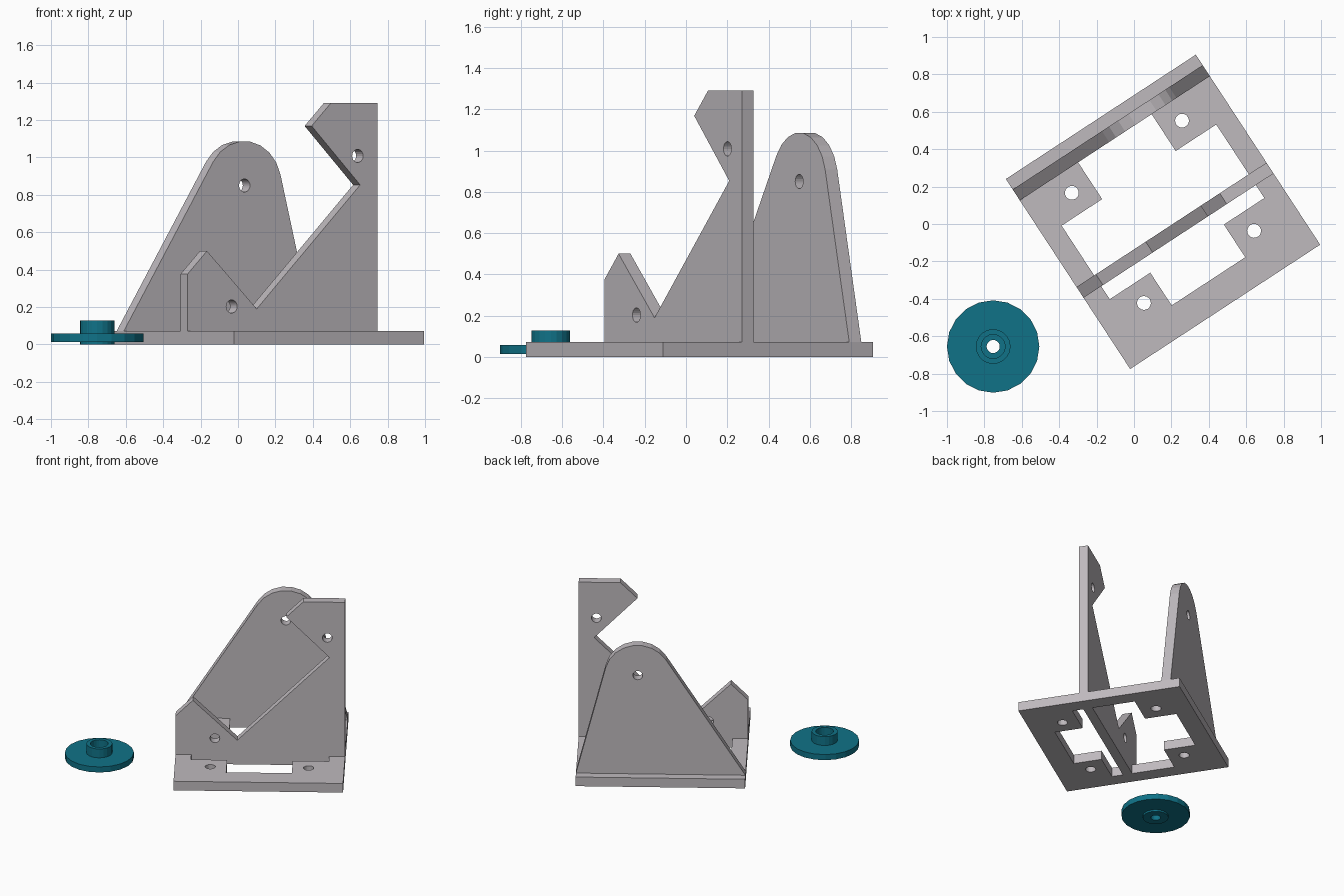
import bpy, bmesh, math
from mathutils import Matrix, Vector

if "Cube" in bpy.data.objects:
    bpy.data.objects.remove(bpy.data.objects["Cube"])

T = 0.072                      # base plate thickness
H = 0.607                      # half side of the square base
FRAME = Matrix.Translation((0.155, 0.065, 0)) @ Matrix.Rotation(math.radians(33.2), 4, 'Z')


def material(name, rgb):
    m = bpy.data.materials.new(name)
    m.diffuse_color = (*rgb, 1)
    m.use_nodes = True
    m.node_tree.nodes["Principled BSDF"].inputs["Base Color"].default_value = m.diffuse_color
    return m


GREY = material("warm_grey", (0.52, 0.49, 0.515))
TEAL = material("teal", (0.005, 0.17, 0.245))


def circle(x, y, r, n=20):
    return [(x + r * math.cos(2 * math.pi * i / n), y + r * math.sin(2 * math.pi * i / n))
            for i in range(n)]


def add_object(name, bm, mat):
    bmesh.ops.remove_doubles(bm, verts=bm.verts, dist=0.0005)
    bmesh.ops.recalc_face_normals(bm, faces=bm.faces)
    for f in bm.faces:
        f.smooth = False
        f.material_index = 0
    mesh = bpy.data.meshes.new(name)
    bm.to_mesh(mesh)
    bm.free()
    mesh.materials.append(mat)
    obj = bpy.data.objects.new(name, mesh)
    bpy.context.collection.objects.link(obj)
    return obj


def plate(name, loops, thickness, matrix):
    """Extruded outline; every loop after the first is a hole."""
    cu = bpy.data.curves.new(name + "_outline", 'CURVE')
    cu.dimensions = '2D'
    cu.fill_mode = 'BOTH'
    cu.extrude = thickness / 2
    for pts in loops:
        sp = cu.splines.new('POLY')
        sp.points.add(len(pts) - 1)
        for p, (x, y) in zip(sp.points, pts):
            p.co = (x, y, 0, 1)
        sp.use_cyclic_u = True
        sp.use_smooth = False
    tmp = bpy.data.objects.new(name + "_outline", cu)
    bpy.context.collection.objects.link(tmp)
    dg = bpy.context.evaluated_depsgraph_get()
    mesh = bpy.data.meshes.new_from_object(tmp.evaluated_get(dg))
    bm = bmesh.new()
    bm.from_mesh(mesh)
    bm.transform(matrix)
    bpy.data.objects.remove(tmp)
    bpy.data.curves.remove(cu)
    bpy.data.meshes.remove(mesh)
    return add_object(name, bm, GREY)


def wall(name, loops, v0, v1):
    m = FRAME @ Matrix.Translation((0, (v0 + v1) / 2, 0)) @ Matrix.Rotation(math.pi / 2, 4, 'X')
    return plate(name, loops, v1 - v0, m)


def lathe(name, profile, centre, mat, n=20):
    bm = bmesh.new()
    rings = [[bm.verts.new((centre[0] + x, centre[1] + y, z)) for x, y in circle(0, 0, r, n)]
             for r, z in profile]
    for a, b in zip(rings, rings[1:] + rings[:1]):
        for i in range(n):
            j = (i + 1) % n
            bm.faces.new((a[i], a[j], b[j], b[i]))
    return add_object(name, bm, mat)


# Base plate: two stepped openings leave a screw tab in every corner
W, K = 0.494, 0.235


def opening(inner, step, outer):
    return [(-W, inner), (W, inner), (W, step), (K, step),
            (K, outer), (-K, outer), (-K, step), (-W, step)]


screws = [circle(sx * 0.352, sy * 0.352, 0.037) for sx in (-1, 1) for sy in (-1, 1)]
plate("base_plate",
      [[(-H, -H), (H, -H), (H, H), (-H, H)],
       opening(-0.083, K, 0.47), opening(-0.152, -K, -0.444)] + screws,
      T, FRAME @ Matrix.Translation((0, 0, T / 2)))

# Notched wall across the middle
wall("notched_wall",
     [[(-H, T), (H, T), (H, 1.29), (0.308, 1.29), (0.186, 1.168), (0.496, 0.853),
       (-0.165, 0.19), (-0.483, 0.5), (-H, 0.376)],
      circle(-0.325, 0.203, 0.035), circle(0.48, 1.008, 0.035)],
     -0.152, -0.083)

# Rounded wall near the back: sides run tangent to the top arc
C, R = Vector((0.164, 0.85)), 0.237


def tangent_angle(x, side):
    d = Vector((x, T)) - C
    return math.atan2(d.y, d.x) + side * math.acos(R / d.length)


a0 = tangent_angle(H, 1)
a1 = tangent_angle(-H, -1) + 2 * math.pi
arc = [(C.x + R * math.cos(a0 + (a1 - a0) * i / 8), C.y + R * math.sin(a0 + (a1 - a0) * i / 8))
       for i in range(9)]
wall("rounded_wall", [[(-H, T), (H, T)] + arc, circle(C.x, C.y, 0.035)], 0.47, 0.54)

# Loose disc with hub, counterbore and through hole
lathe("hub_disc",
      [(0.035, 0), (0.093, 0), (0.093, 0.014), (0.247, 0.014), (0.247, 0.058),
       (0.093, 0.058), (0.093, 0.128), (0.064, 0.128), (0.064, 0.05), (0.035, 0.05)],
      (-0.753, -0.655), TEAL)
